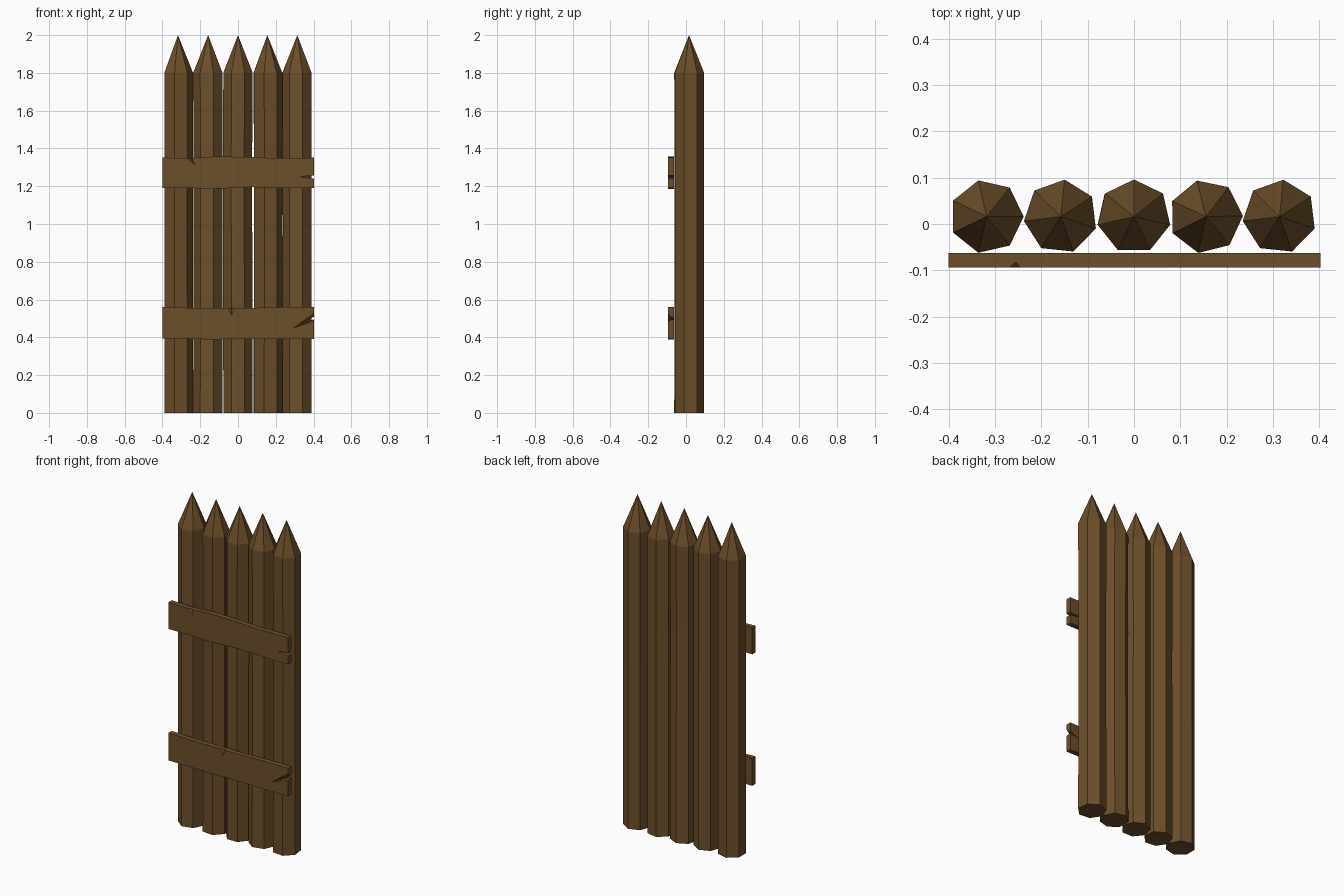
import bpy, bmesh, math
from mathutils import Vector

if "Cube" in bpy.data.objects:
    bpy.data.objects.remove(bpy.data.objects["Cube"])

wood = bpy.data.materials.new("brown wood")
wood.diffuse_color = (0.15, 0.077, 0.023, 1)
wood.use_nodes = True
wood.node_tree.nodes["Principled BSDF"].inputs["Base Color"].default_value = wood.diffuse_color


def make_object(name, bm):
    bmesh.ops.recalc_face_normals(bm, faces=bm.faces)
    mesh = bpy.data.meshes.new(name)
    bm.to_mesh(mesh)
    bm.free()
    mesh.materials.append(wood)
    obj = bpy.data.objects.new(name, mesh)
    bpy.context.collection.objects.link(obj)
    return obj


# Seven-sided stake: foot, slightly pinched waist, shoulder, point
def stake(name, x, phase, waist_z, lean):
    bm = bmesh.new()
    rings = []
    for z, r, dx in ((0, 0.08, 0), (waist_z, 0.0785, lean), (1.8, 0.08, 0)):
        rings.append([bm.verts.new((x + dx + r * math.cos(a), 0.016 + r * math.sin(a), z))
                      for a in (math.radians(phase) + i * math.tau / 7 for i in range(7))])
    tip = bm.verts.new((x, 0.016, 2.0))
    bm.faces.new(rings[0])
    for i in range(7):
        j = (i + 1) % 7
        for lo, hi in zip(rings, rings[1:]):
            bm.faces.new((lo[i], lo[j], hi[j], hi[i]))
        bm.faces.new((rings[-1][i], rings[-1][j], tip))
    return make_object(name, bm)


for i, (x, phase, wz, lean) in enumerate(((-0.318, 0, 1.05, 0.0), (-0.158, 84, 1.1, 0.001),
                                          (0, 90, 1.3, -0.002), (0.155, 1, 1.2, 0.001),
                                          (0.314, 84, 1.0, 0.001))):
    stake(f"stake_{i + 1}", x, phase, wz, lean)


# Rail: wavy outline (x, z) with a split in the right end, extruded in y
def rail(name, z0, top, bottom, split, gouges):
    bm = bmesh.new()
    outline = bottom + split + top[::-1]
    front, back = [[bm.verts.new((x, y, z0 + z)) for x, z in outline] for y in (-0.094, -0.063)]
    bm.faces.new(front)
    bm.faces.new(back[::-1])
    n = len(outline)
    for i in range(n):
        j = (i + 1) % n
        bm.faces.new((front[i], back[i], back[j], front[j]))
    obj = make_object(name, bm)
    # Carve the splinter gouges out of the front
    for k, pts in enumerate(gouges):
        cb = bmesh.new()
        for x, y, z in pts:
            cb.verts.new(Vector((x, y, z0 + z)))
        bmesh.ops.convex_hull(cb, input=cb.verts)
        cutter = make_object(f"{name}_cutter_{k + 1}", cb)
        cutter.hide_render = True
        cutter.hide_set(True)
        mod = obj.modifiers.new("gouge", "BOOLEAN")
        mod.operation = "DIFFERENCE"
        mod.solver = "EXACT"
        mod.object = cutter
    bpy.context.view_layer.update()
    done = bpy.data.meshes.new_from_object(obj.evaluated_get(bpy.context.evaluated_depsgraph_get()))
    obj.modifiers.clear()
    obj.data = done
    for o in [o for o in bpy.data.objects if o.name.startswith(name + "_cutter")]:
        bpy.data.objects.remove(o)
    return obj


rail("upper_rail", 1.19,
     [(-0.4, 0.162), (-0.28, 0.158), (-0.12, 0.167), (0.07, 0.165), (0.2, 0.158), (0.402, 0.161)],
     [(-0.4, 0), (-0.25, 0), (-0.13, -0.004), (0.07, 0.005), (0.25, 0), (0.402, 0)],
     [(0.402, 0.05), (0.33, 0.06), (0.402, 0.068)],
     [[(-0.3, -0.1, 0.18), (-0.25, -0.1, 0.18), (-0.215, -0.1, 0.105), (-0.27, -0.075, 0.18)]])
rail("lower_rail", 0.39,
     [(-0.4, 0.17), (-0.25, 0.166), (-0.1, 0.166), (0.08, 0.166), (0.25, 0.17), (0.402, 0.17)],
     [(-0.4, 0.003), (-0.27, 0.003), (-0.13, -0.002), (0.0, 0.003), (0.2, 0), (0.402, 0)],
     [(0.402, 0.105), (0.33, 0.085), (0.402, 0.118)],
     [[(-0.065, -0.1, 0.18), (-0.005, -0.1, 0.18), (-0.035, -0.1, 0.11), (-0.035, -0.075, 0.18)],
      [(0.26, -0.1, 0.045), (0.42, -0.1, 0.16), (0.42, -0.1, 0.1), (0.42, -0.07, 0.112)]])
